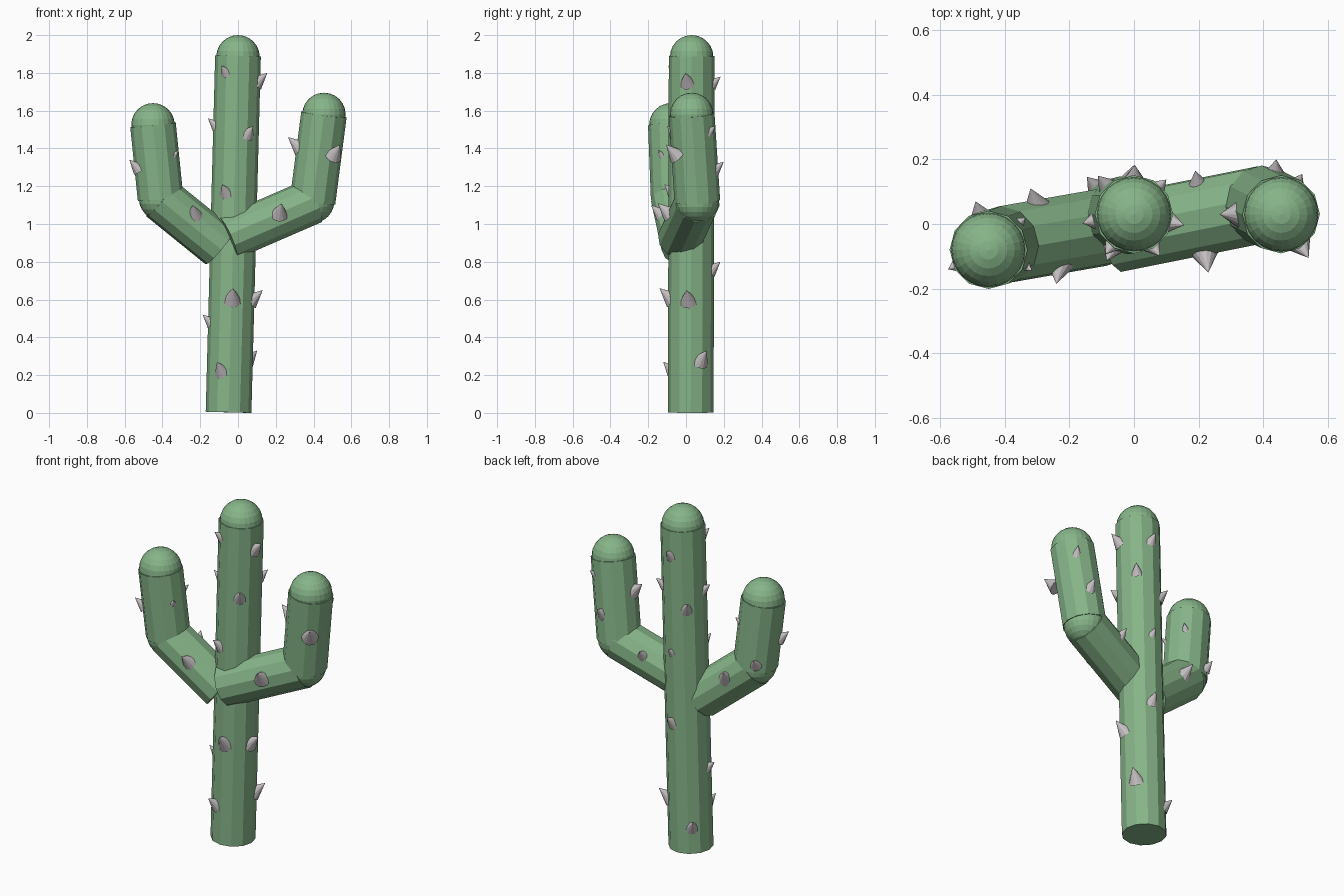
import bpy
from math import radians, cos, sin
from mathutils import Vector

if "Cube" in bpy.data.objects:
    bpy.data.objects.remove(bpy.data.objects["Cube"])

R = 0.121


def material(name, rgb):
    m = bpy.data.materials.new(name)
    m.diffuse_color = (*rgb, 1)
    m.use_nodes = True
    m.node_tree.nodes["Principled BSDF"].inputs["Base Color"].default_value = m.diffuse_color
    return m


green = material("cactus_green", (0.24, 0.46, 0.25))
grey = material("spine_grey", (0.56, 0.52, 0.54))


def finish(name, mat):
    ob = bpy.context.object
    ob.name = name
    ob.data.materials.append(mat)
    return ob


def segment(name, a, b):
    """Twelve-sided cylinder between two points."""
    a, b = Vector(a), Vector(b)
    d = b - a
    bpy.ops.mesh.primitive_cylinder_add(vertices=12, radius=R, depth=d.length, location=(a + b) / 2)
    ob = finish(name, green)
    ob.rotation_euler = Vector((0, 0, 1)).rotation_difference(d).to_euler()


def ball(name, p):
    bpy.ops.mesh.primitive_uv_sphere_add(segments=24, ring_count=12, radius=0.115, location=p)
    finish(name, green)


def spine(name, tip, angle, size=1.0):
    """Cone pointing outward and upward, placed by its tip."""
    t, a = radians(42), radians(angle)
    d = Vector((cos(a) * cos(t), sin(a) * cos(t), sin(t)))
    h = 0.085 * size
    bpy.ops.mesh.primitive_cone_add(vertices=12, radius1=0.042 * size, depth=h,
                                    location=Vector(tip) - d * h / 2)
    ob = finish(name, grey)
    ob.rotation_euler = Vector((0, 0, 1)).rotation_difference(d).to_euler()


# trunk with rounded top
base, top = Vector((-0.05, 0.025, 0.003)), Vector((0, 0.03, 1.89))
segment("trunk", base, top)
ball("trunk_top", (0, 0.03, 1.885))

# bent arms: shoulder, elbow, tip
arms = {
    "right_arm": ((-0.055, -0.03, 0.925), (0.395, 0.06, 1.12), (0.455, 0.03, 1.58)),
    "left_arm": ((-0.095, -0.01, 0.88), (-0.41, -0.065, 1.135), (-0.45, -0.08, 1.525)),
}
for name, (s, e, t) in arms.items():
    segment(name + "_lower", s, e)
    ball(name + "_elbow", e)
    segment(name + "_upper", e, t)
    ball(name + "_top", t)

# trunk spines: angle around the trunk, tip height, size
trunk_spines = [(-125, 1.84, .75), (-12, 1.80, 1), (88, 1.78, .8), (-55, 1.52, .9),
                (190, 1.56, .8), (45, 1.58, .8), (130, 1.48, .9), (-115, 1.21, .9),
                (85, 1.20, .6), (80, 0.80, .9), (-88, 0.66, 1.15), (-8, 0.65, 1.1),
                (190, 0.52, .8), (-115, 0.27, 1), (30, 0.33, 1.1), (130, 0.20, .9)]
for i, (ang, z, s) in enumerate(trunk_spines):
    a = radians(ang)
    c = base.lerp(top, z / 1.89)
    r = R + 0.04 * s
    spine(f"trunk_spine_{i}", (c.x + r * cos(a), c.y + r * sin(a), z), ang, s)

# arm spines: tip position, outward angle, size
arm_spines = [((0.23, -0.15, 1.11), -80, 1.1), ((0.19, 0.165, 1.13), 100, 1),
              ((0.265, 0.03, 1.46), 180, 1.1), ((0.54, -0.105, 1.42), -58, 1.1),
              ((0.52, 0.155, 1.52), 62, .7), ((0.44, 0.20, 1.33), 85, .9),
              ((-0.24, -0.185, 1.10), -100, 1.1), ((-0.32, 0.11, 1.12), 110, 1.1),
              ((-0.575, -0.14, 1.34), 205, .9), ((-0.315, -0.145, 1.39), -35, .9),
              ((-0.335, 0.02, 1.42), 40, 1), ((-0.49, 0.07, 1.22), 110, .8)]
for i, (tip, ang, s) in enumerate(arm_spines):
    spine(f"arm_spine_{i}", tip, ang, s)
